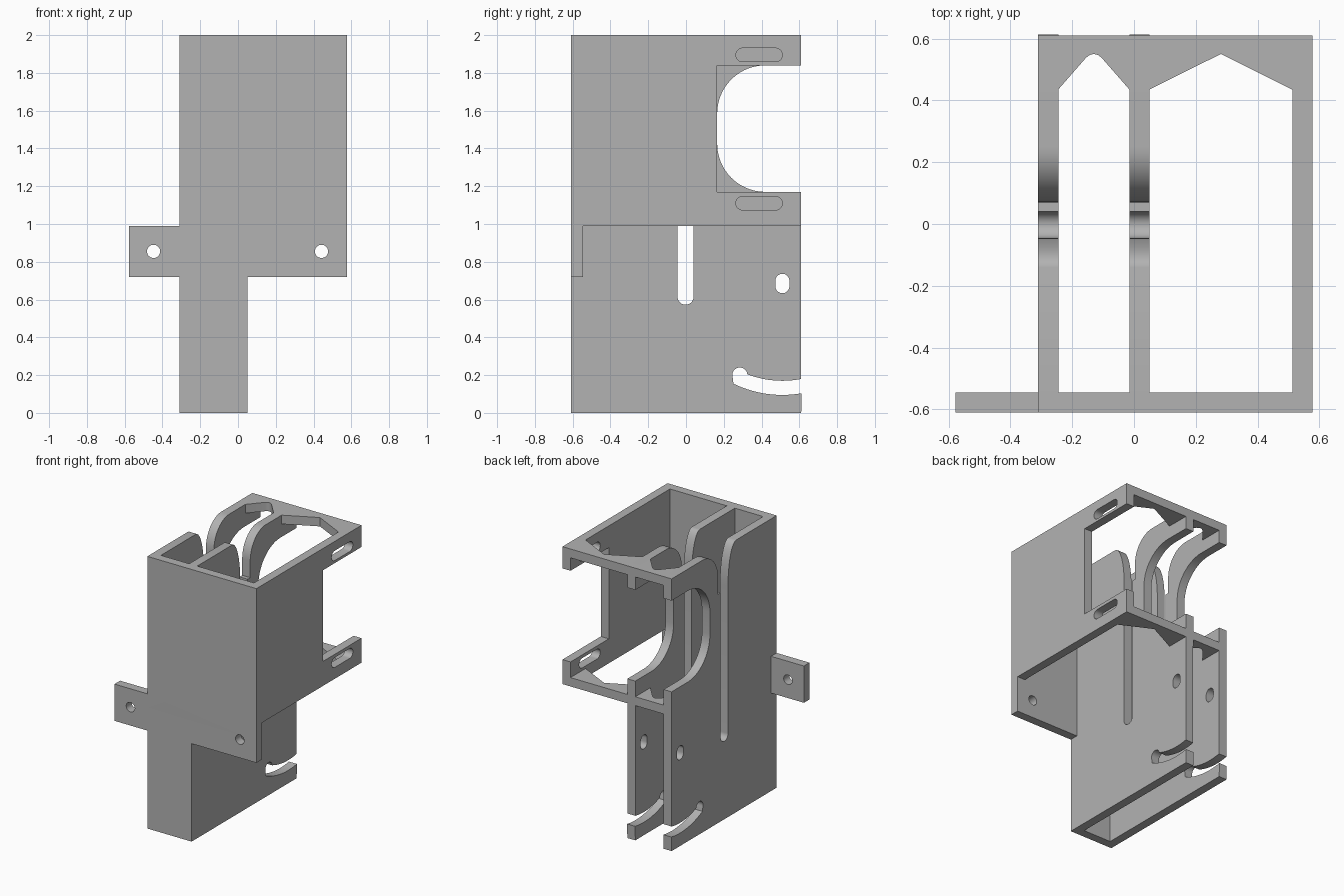
import bpy, bmesh
from math import sin, cos, radians
from mathutils import Matrix

cube = bpy.data.objects.get("Cube")
if cube:
    bpy.data.objects.remove(cube, do_unlink=True)

grey = bpy.data.materials.new("plain_grey")
grey.use_nodes = True
grey.diffuse_color = (0.45, 0.45, 0.45, 1)
grey.node_tree.nodes["Principled BSDF"].inputs["Base Color"].default_value = grey.diffuse_color

# Main dimensions
T = 0.065                     # wall thickness
FRONT, BACK = -0.61, 0.61
INNER = FRONT + T             # rear face of the front plate
LEFT, RIGHT = 0.577, -0.31    # outer wall faces
MID = 0.05                    # outer face of the middle wall
TOP, SHELF, SKIRT = 2.0, 0.99, 0.72

# Local axes of a profile: columns are profile u, profile v, thickness
AXES = {
    "x": Matrix(((0, 0, 1), (1, 0, 0), (0, 1, 0))),
    "y": Matrix(((1, 0, 0), (0, 0, -1), (0, 1, 0))),
    "z": Matrix.Identity(3),
}


def arc(cu, cv, ru, rv, a0, a1, n=14):
    angles = [radians(a0 + (a1 - a0) * i / n) for i in range(n + 1)]
    return [(cu + ru * cos(a), cv + rv * sin(a)) for a in angles]


def slot(cu, cv, r, du=0.0, dv=0.0):
    """Rounded hole, stretched by du sideways or dv upwards."""
    if dv:
        return arc(cu, cv + dv, r, r, 0, 180) + arc(cu, cv - dv, r, r, 180, 360)
    return arc(cu + du, cv, r, r, -90, 90) + arc(cu - du, cv, r, r, 90, 270)


def plate(name, axis, start, end, outline, holes=()):
    """Extrude a flat outline with holes between two positions on an axis."""
    curve = bpy.data.curves.new(name, "CURVE")
    curve.dimensions = "2D"
    curve.fill_mode = "BOTH"
    curve.extrude = (end - start) / 2
    for loop in (outline, *holes):
        spline = curve.splines.new("POLY")
        spline.points.add(len(loop) - 1)
        for point, (u, v) in zip(spline.points, loop):
            point.co = (u, v, 0, 1)
        spline.use_cyclic_u = True
    helper = bpy.data.objects.new(name + "_profile", curve)
    bpy.context.collection.objects.link(helper)
    bpy.context.view_layer.update()
    evaluated = helper.evaluated_get(bpy.context.evaluated_depsgraph_get())
    mesh = bpy.data.meshes.new_from_object(evaluated)
    bpy.data.objects.remove(helper, do_unlink=True)

    mesh.transform(AXES[axis].to_4x4())
    offset = [0, 0, 0]
    offset["xyz".index(axis)] = (start + end) / 2
    mesh.transform(Matrix.Translation(offset))
    bm = bmesh.new()
    bm.from_mesh(mesh)
    bmesh.ops.remove_doubles(bm, verts=bm.verts, dist=0.0002)
    bmesh.ops.recalc_face_normals(bm, faces=bm.faces)
    bm.to_mesh(mesh)
    bm.free()
    mesh.materials.clear()
    mesh.materials.append(grey)
    obj = bpy.data.objects.new(name, mesh)
    bpy.context.collection.objects.link(obj)
    bpy.ops.object.select_all(action="DESELECT")
    obj.select_set(True)
    bpy.context.view_layer.objects.active = obj
    bpy.ops.object.shade_smooth_by_angle(angle=radians(25))
    return obj


# Front plate with mounting tab and two screw holes
plate("front_plate", "y", FRONT, INNER,
      [(RIGHT, 0), (MID, 0), (MID, SKIRT), (LEFT, SKIRT), (LEFT, TOP),
       (RIGHT, TOP), (RIGHT, SHELF), (-LEFT, SHELF), (-LEFT, SKIRT), (RIGHT, SKIRT)],
      [slot(x, 0.855, 0.035) for x in (-0.447, 0.442)])

# Two tall walls: curved bottom slot, round bay, flared vertical slot
wall = [(INNER, 0), (BACK, 0)]
wall += arc(0.51, 0.685, 0.59, 0.59, -80, -116)
wall += arc(0.285, 0.2, 0.04, 0.04, 200, 5)
wall += arc(0.51, 0.685, 0.515, 0.515, -109, -79)
wall += [(BACK, 1.17)]
wall += arc(0.42, 1.425, 0.255, 0.255, 270, 180)
wall += arc(0.42, 1.585, 0.255, 0.255, 180, 90)
wall += [(BACK, 1.84), (BACK, TOP)]
wall += arc(0.25, 1.8, 0.18, 0.2, 90, 180)
wall += [(0.07, 1.68), (0.04, 1.68)]
wall += arc(-0.0025, 0.615, 0.0425, 0.0425, 0, -180)
wall += arc(-0.14, 1.7, 0.095, 0.3, 0, 90)
wall += [(INNER, TOP)]
pivot_hole = slot(0.51, 0.685, 0.0375, dv=0.014)
for name, x in (("right_wall", RIGHT), ("middle_wall", MID - T)):
    plate(name, "x", x, x + T, wall, [pivot_hole])

# Short left wall with a square bay and two long slots
plate("left_wall", "x", LEFT - T, LEFT,
      [(INNER, SHELF), (BACK, SHELF), (BACK, 1.17), (0.165, 1.17),
       (0.165, 1.84), (BACK, 1.84), (BACK, TOP), (INNER, TOP)],
      [slot(0.387, z, 0.036, du=0.087) for z in (1.11, 1.895)])

# Rear bridges joining the walls, with peaked inner edges
narrow_peak = [(-0.155, 0.538), (-0.143, 0.547), (-0.13, 0.55), (-0.117, 0.547), (-0.105, 0.538)]
bays = (("narrow", RIGHT + T, MID - T, narrow_peak),
        ("wide", MID, LEFT - T, [(0.281, 0.55)]))
for bay, x0, x1, peak in bays:
    edge = [(x0, 0.435)] + peak + [(x1, 0.435), (x1, BACK), (x0, BACK)]
    for level, z in (("lower", SHELF), ("upper", TOP - T)):
        plate(f"{level}_{bay}_bridge", "z", z, z + T, edge)
